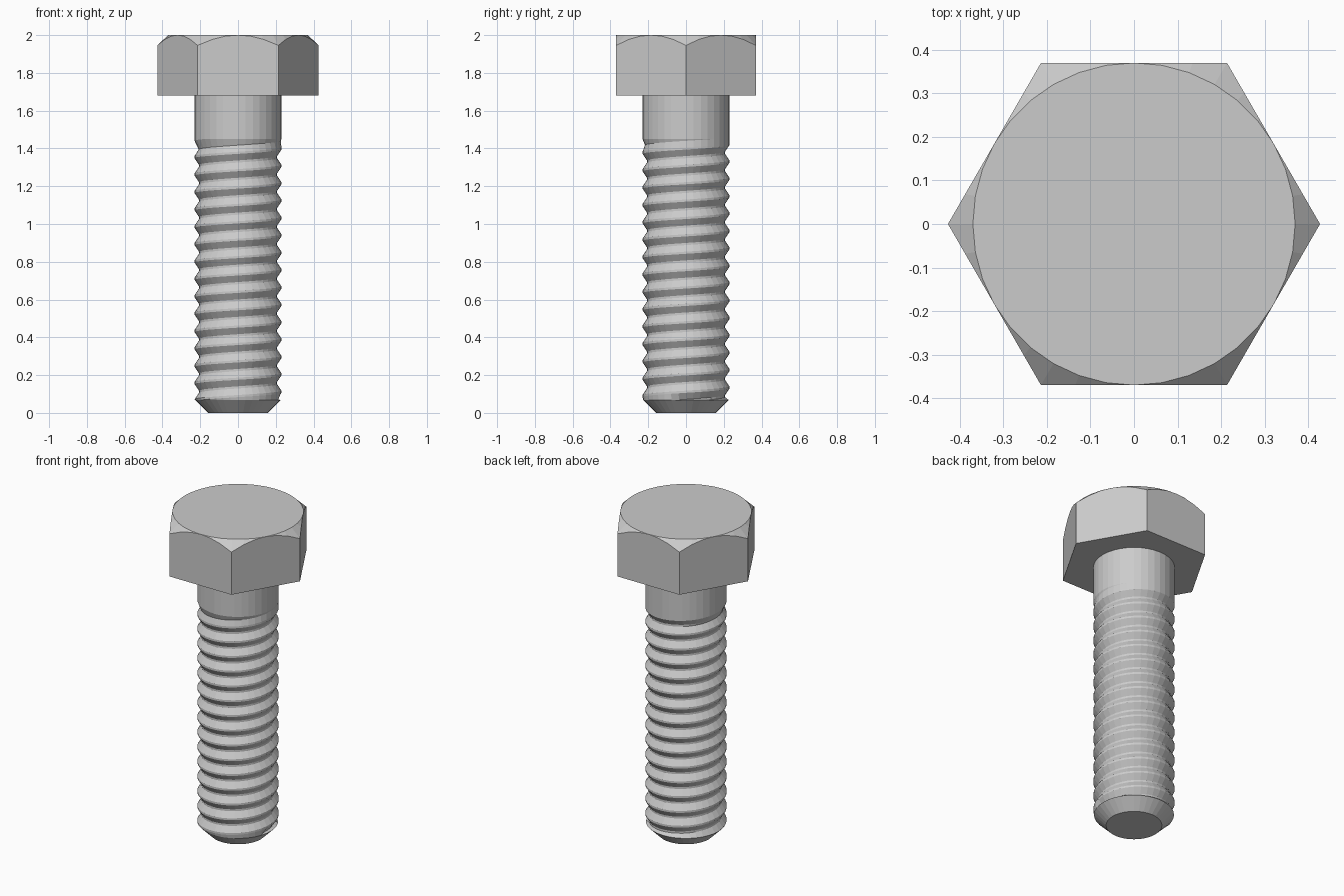
import bpy, bmesh, math

if "Cube" in bpy.data.objects:
    bpy.data.objects.remove(bpy.data.objects["Cube"])

SIDES = 36
R, ROOT = 0.23, 0.207               # shank radius, thread root radius
PITCH = 0.092
TIP_Z, THREAD_TOP, HEAD_Z, TOP_Z = 0.068, 1.45, 1.68, 2.0
APOTHEM = 0.37                      # half the width across the head flats

steel = bpy.data.materials.new("steel_grey")
steel.diffuse_color = (0.6, 0.6, 0.6, 1)
steel.use_nodes = True
steel.node_tree.nodes["Principled BSDF"].inputs["Base Color"].default_value = steel.diffuse_color


def polar(r, a, z):
    return (r * math.cos(a), r * math.sin(a), z)


def ring(bm, radius, z):
    return [bm.verts.new(polar(radius, math.tau * i / SIDES, z)) for i in range(SIDES)]


def bridge(bm, low, high):
    n = len(low)
    for i in range(n):
        j = (i + 1) % n
        bm.faces.new((low[i], low[j], high[j], high[i]))


def finish(bm, name):
    bmesh.ops.remove_doubles(bm, verts=bm.verts, dist=0.0002)
    bmesh.ops.recalc_face_normals(bm, faces=bm.faces)
    mesh = bpy.data.meshes.new(name)
    bm.to_mesh(mesh)
    bm.free()
    mesh.materials.append(steel)
    obj = bpy.data.objects.new(name, mesh)
    bpy.context.collection.objects.link(obj)
    return obj


# hexagonal head with a conical chamfer on its upper corners
bm = bmesh.new()
low, rim = [], []
for i in range(SIDES):
    a = math.tau * i / SIDES
    h = APOTHEM / math.cos(a % (math.pi / 3) - math.pi / 6)
    low.append(bm.verts.new(polar(h, a, HEAD_Z)))
    rim.append(bm.verts.new(polar(h, a, TOP_Z - 0.95 * (h - APOTHEM))))
top = ring(bm, APOTHEM, TOP_Z)
bridge(bm, low, rim)
bridge(bm, rim, top)
bm.faces.new(top)
bm.faces.new(low[::-1])
finish(bm, "hex_head")

# threaded shank: helical rows, held between the tip and the plain shank
bm = bmesh.new()
profile = [(-1 / 16, ROOT), (1 / 16, ROOT), (7 / 16, R), (9 / 16, R)]
start = 1.354 - 17 * PITCH
columns = []
for i in range(SIDES + 1):
    a = math.tau * i / SIDES
    column = []
    for turn in range(21):
        for offset, r in profile:
            z = start + PITCH * (turn + offset + i / SIDES)
            z = max(TIP_Z, min(THREAD_TOP, z))
            fade = min(1, (THREAD_TOP - z) / 0.06)      # thread run-out
            r = R - (R - r) * fade
            if z == TIP_Z:
                r = 0.226
            column.append(bm.verts.new(polar(r, a, z)))
    columns.append(column)
for c, d in zip(columns, columns[1:]):
    for j in range(len(c) - 1):
        bm.faces.new((c[j], d[j], d[j + 1], c[j + 1]))

# chamfered tip
tip = ring(bm, 0.158, 0)
bridge(bm, tip, ring(bm, 0.226, TIP_Z))
bm.faces.new(tip[::-1])

# plain shank under the head
upper = ring(bm, R, HEAD_Z)
bridge(bm, ring(bm, R, THREAD_TOP), upper)
bm.faces.new(upper)
finish(bm, "threaded_shank")
